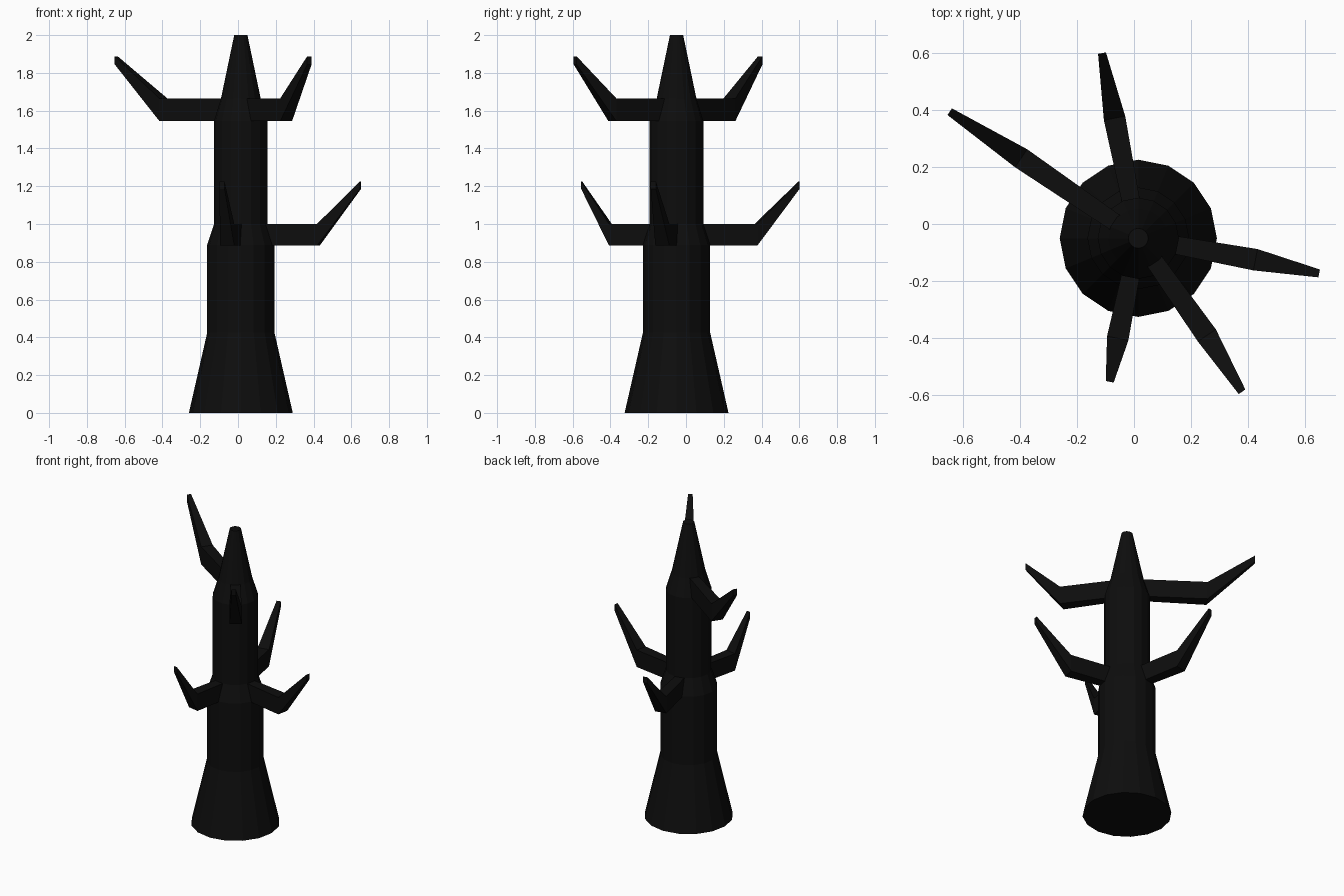
import bpy, bmesh, math
from mathutils import Vector

if "Cube" in bpy.data.objects:
    bpy.data.objects.remove(bpy.data.objects["Cube"])

bark = bpy.data.materials.new("charred_bark")
bark.diffuse_color = (0.004, 0.004, 0.004, 1)
bark.use_nodes = True
bark.node_tree.nodes["Principled BSDF"].inputs["Base Color"].default_value = bark.diffuse_color
CX, CY, SIDES = 0.015, -0.05, 16


def loft(name, rings):
    """Skin a list of equal-length point rings and cap both ends."""
    bm = bmesh.new()
    vs = [[bm.verts.new(p) for p in r] for r in rings]
    n = len(vs[0])
    for a, b in zip(vs, vs[1:]):
        for i in range(n):
            j = (i + 1) % n
            bm.faces.new((a[i], a[j], b[j], b[i]))
    bm.faces.new(vs[0][::-1])
    bm.faces.new(vs[-1])
    bmesh.ops.recalc_face_normals(bm, faces=bm.faces)
    me = bpy.data.meshes.new(name)
    bm.to_mesh(me)
    bm.free()
    me.materials.append(bark)
    ob = bpy.data.objects.new(name, me)
    bpy.context.collection.objects.link(ob)
    return ob


def turned(name, profile):
    """Faceted round part from (radius, height) pairs."""
    ang = [2 * math.pi * i / SIDES for i in range(SIDES)]
    return loft(name, [[(CX + r * math.cos(a), CY + r * math.sin(a), z) for a in ang]
                       for r, z in profile])


def branch(name, elbow, tip, z0, z1, t0, t1):
    """Level limb out to an elbow, then a tapering twig rising to the tip."""
    c = Vector((CX, CY))
    elbow, tip = Vector(elbow), Vector(tip)
    root = c + (elbow - c).normalized() * 0.06
    d = (tip - c).normalized()
    side = Vector((-d.y, d.x))
    rings = []
    for p, w, lo, hi in ((root, 0.03, z0, z1), (elbow, 0.038, z0, z1), (tip, 0.014, t0, t1)):
        a, b = p + side * w, p - side * w
        rings.append([(*a, lo), (*b, lo), (*b, hi), (*a, hi)])
    return loft(name, rings)


# trunk: flared foot, middle, shoulder, upper stem and pointed crown
turned("trunk", [(0.275, 0), (0.178, 0.425), (0.178, 0.89), (0.142, 1.0),
                 (0.142, 1.545), (0.105, 1.665), (0.035, 2.0)])

# lower branches
for i, (e, t) in enumerate([((0.425, -0.125), (0.648, -0.173)),
                            ((-0.068, 0.37), (-0.112, 0.598)),
                            ((-0.057, -0.40), (-0.085, -0.552))]):
    branch(f"lower_branch_{i + 1}", e, t, 0.885, 1.0, 1.185, 1.225)

# upper branches
for i, (e, t) in enumerate([((-0.395, 0.23), (-0.645, 0.393)),
                            ((0.255, -0.39), (0.378, -0.587))]):
    branch(f"upper_branch_{i + 1}", e, t, 1.545, 1.665, 1.845, 1.888)
